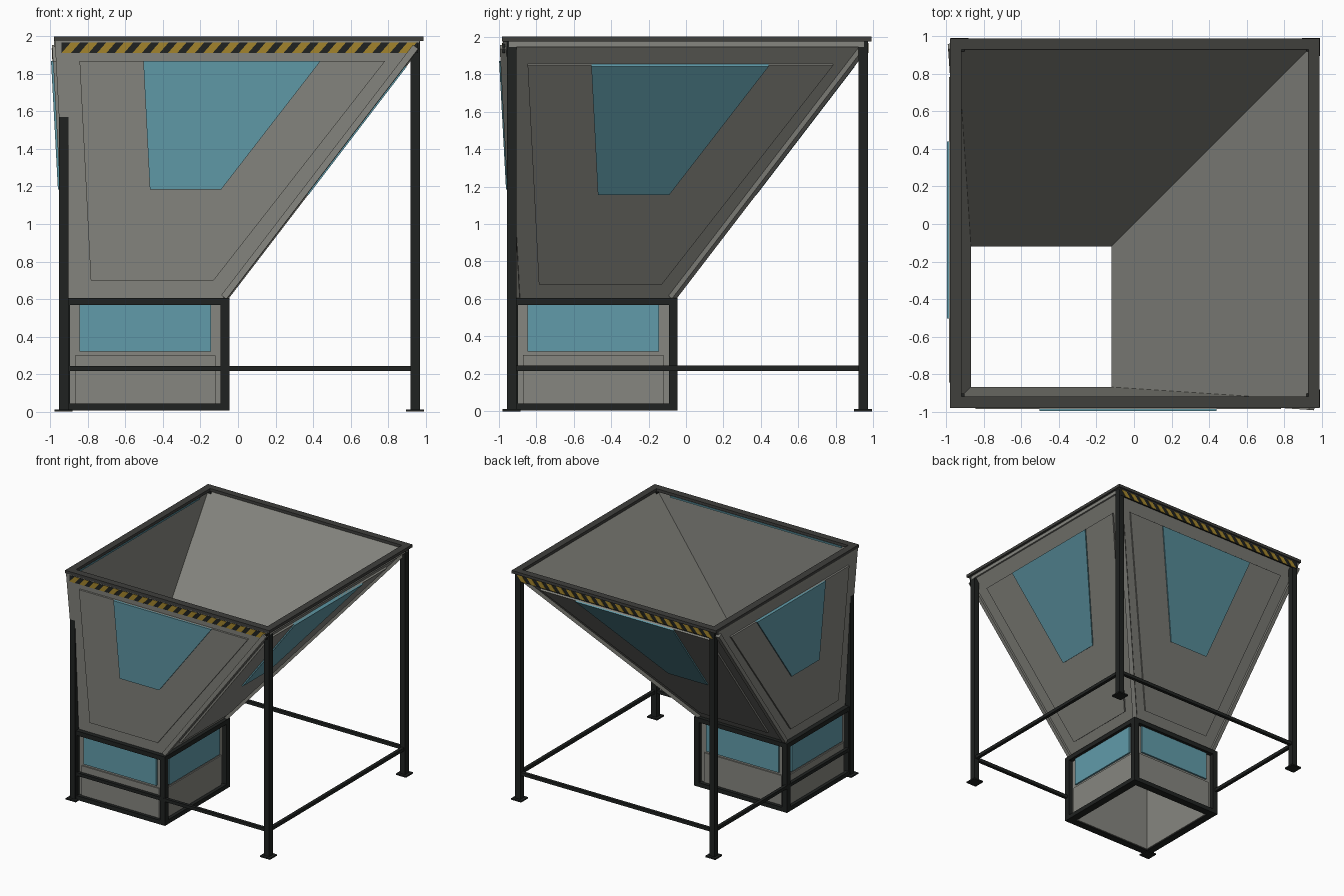
import bpy, bmesh
from mathutils import Vector as V

if "Cube" in bpy.data.objects:
    bpy.data.objects.remove(bpy.data.objects["Cube"])


def mat(name, r, g, b):
    m = bpy.data.materials.new(name)
    m.diffuse_color = (r, g, b, 1)
    m.use_nodes = True
    m.node_tree.nodes["Principled BSDF"].inputs["Base Color"].default_value = m.diffuse_color
    return m


GREY = mat("grey_metal", 0.24, 0.24, 0.215)
DARK = mat("dark_rim", 0.05, 0.05, 0.046)
BLACK = mat("black_steel", 0.014, 0.016, 0.015)
GLASS = mat("blue_glass", 0.12, 0.33, 0.40)
YELLOW = mat("hazard_yellow", 0.36, 0.23, 0.025)


def make(name, verts, faces, material):
    bm = bmesh.new()
    vs = [bm.verts.new(v) for v in verts]
    for f in faces:
        bm.faces.new([vs[i] for i in f])
    bmesh.ops.recalc_face_normals(bm, faces=bm.faces)
    me = bpy.data.meshes.new(name)
    bm.to_mesh(me)
    bm.free()
    me.materials.append(material)
    ob = bpy.data.objects.new(name, me)
    bpy.context.collection.objects.link(ob)
    return ob


def prism(name, a, b, material):
    # solid between two matching quads
    faces = [(3, 2, 1, 0), (4, 5, 6, 7)]
    faces += [(i, (i + 1) % 4, (i + 1) % 4 + 4, i + 4) for i in range(4)]
    return make(name, list(a) + list(b), faces, material)


def quad(lo, hi, z):
    return [(lo, lo, z), (hi, lo, z), (hi, hi, z), (lo, hi, z)]


def box(name, x0, x1, y0, y1, z0, z1, material):
    q = [(x0, y0), (x1, y0), (x1, y1), (x0, y1)]
    return prism(name, [p + (z0,) for p in q], [p + (z1,) for p in q], material)


def tube(name, rings, material):
    # rings: outer bottom, outer top, inner top, inner bottom as (lo, hi, z)
    verts = [p for r in rings for p in quad(*r)]
    faces = []
    for r in range(4):
        for i in range(4):
            j, s = (i + 1) % 4, (r + 1) % 4
            faces.append((r * 4 + i, r * 4 + j, s * 4 + j, s * 4 + i))
    return make(name, verts, faces, material)


def beam(name, a, b, w, material):
    # square bar between two points
    a, b = V(a), V(b)
    d = (b - a).normalized()
    s = d.cross(V((0, 0, 1))).normalized() * w / 2
    t = d.cross(s).normalized() * w / 2
    offs = [s + t, s - t, -s - t, -s + t]
    return prism(name, [a + o for o in offs], [b + o for o in offs], material)


def steep(z):
    return -0.903 - 0.0536 * (z - 0.6)


def slope(z):
    return -0.082 + 0.766 * (z - 0.6)


SIDES = {"front": (1, steep), "left": (0, steep), "right": (0, slope), "back": (1, slope)}


def slab(name, side, pts, t, material, profile=None):
    # raised plate on a wall, pts are (along, z)
    axis, f = SIDES[side]
    f = profile or f
    p = [V((u, f(z), z)) if axis else V((f(z), u, z)) for u, z in pts]
    n = (p[1] - p[0]).cross(p[3] - p[0]).normalized()
    if (n[axis] > 0) != (side in ("right", "back")):
        n = -n
    return prism(side + "_" + name, [q - n * 0.006 for q in p], [q + n * t for q in p], material)


# hopper shell and top rim
tube("hopper_shell", [(steep(0.6), slope(0.6), 0.6), (steep(1.975), slope(1.975), 1.975),
                      (-0.94, 0.932, 1.975), (-0.87, -0.12, 0.6)], GREY)
tube("top_rim", [(-0.982, 0.99, 1.975), (-0.982, 0.99, 2.0),
                 (-0.92, 0.93, 2.0), (-0.92, 0.93, 1.975)], DARK)

# hopper corner strips
for n, fx, fy in (("front_right", slope, steep), ("back_left", steep, slope),
                  ("back_right", slope, slope)):
    beam(n + "_corner_strip", (fx(0.61), fy(0.61), 0.61),
         (fx(1.945), fy(1.945), 1.945), 0.035, GREY)

# chute box with frame
tube("chute_shell", [(-0.905, -0.085, 0.01), (-0.905, -0.085, 0.602),
                     (-0.87, -0.118, 0.602), (-0.87, -0.118, 0.01)], GREY)
for n, z0, z1 in (("lower", 0.005, 0.042), ("upper", 0.567, 0.606)):
    tube("chute_%s_frame" % n, [(-0.943, -0.045, z0), (-0.943, -0.045, z1),
                                (-0.88, -0.108, z1), (-0.88, -0.108, z0)], BLACK)
for x in (-0.943, -0.092):
    for y in (-0.943, -0.092):
        box("chute_post", x, x + 0.047, y, y + 0.047, 0.005, 0.606, BLACK)

# wall panels and windows on all four sides
for side in SIDES:
    far = side in ("right", "back")
    d = 0.015 if far else 0
    slab("panel", side, [(-0.785, 0.70 - d), (-0.13, 0.70 - d),
                         (0.785, 1.87 - d), (-0.845, 1.87 - d)], 0.015, GREY)
    slab("window", side, [(-0.47, 1.185 - d), (-0.09, 1.185 - d),
                          (0.44, 1.87 - d), (-0.505, 1.87 - d)], 0.026, GLASS)
    flat = (lambda z: -0.085) if far else (lambda z: -0.905)
    slab("chute_window", side, [(-0.845, 0.32), (-0.145, 0.32),
                                (-0.145, 0.568), (-0.845, 0.568)], 0.015, GLASS, flat)
    slab("chute_panel", side, [(-0.87, 0.04), (-0.12, 0.04),
                               (-0.12, 0.30), (-0.87, 0.30)], 0.010, GREY, flat)

# hazard bands on front and back
for side, y in (("front", -0.972), ("back", 0.966)):
    face = lambda z, y=y: y
    slab("hazard_band", side, [(-0.94, 1.912), (0.96, 1.912),
                               (0.96, 1.968), (-0.94, 1.968)], 0.006, BLACK, face)
    for i in range(20):
        x = -0.94 + i * 0.0945
        e = min(0.96, x + 0.097)
        slab("hazard_stripe", side, [(x, 1.913), (x + 0.05, 1.913),
                                     (e, 1.967), (e - 0.05, 1.967)], 0.009, YELLOW, face)

# plain bands on left and right
for side, x in (("left", -0.972), ("right", 0.962)):
    slab("top_band", side, [(-0.945, 1.945), (0.95, 1.945), (0.95, 1.977), (-0.945, 1.977)],
         0.008, GREY, lambda z, x=x: x)

# thin glass edges inside the steep walls
box("front_inner_edge", -0.85, 0.80, -0.945, -0.925, 1.955, 1.968, GLASS)
box("left_inner_edge", -0.945, -0.925, -0.85, 0.80, 1.955, 1.968, GLASS)

# legs, feet and braces
C = (-0.93, 0.945)
for x in C:
    for y in C:
        box("leg", x - 0.025, x + 0.025, y - 0.025, y + 0.025, 0.01, 1.976, BLACK)
        box("foot_plate", x - 0.048, x + 0.048, y - 0.048, y + 0.048, 0, 0.012, BLACK)
for c in C:
    beam("cross_brace", (C[0], c, 0.23), (C[1], c, 0.23), 0.028, BLACK)
    beam("side_brace", (c, C[0], 0.23), (c, C[1], 0.23), 0.028, BLACK)
